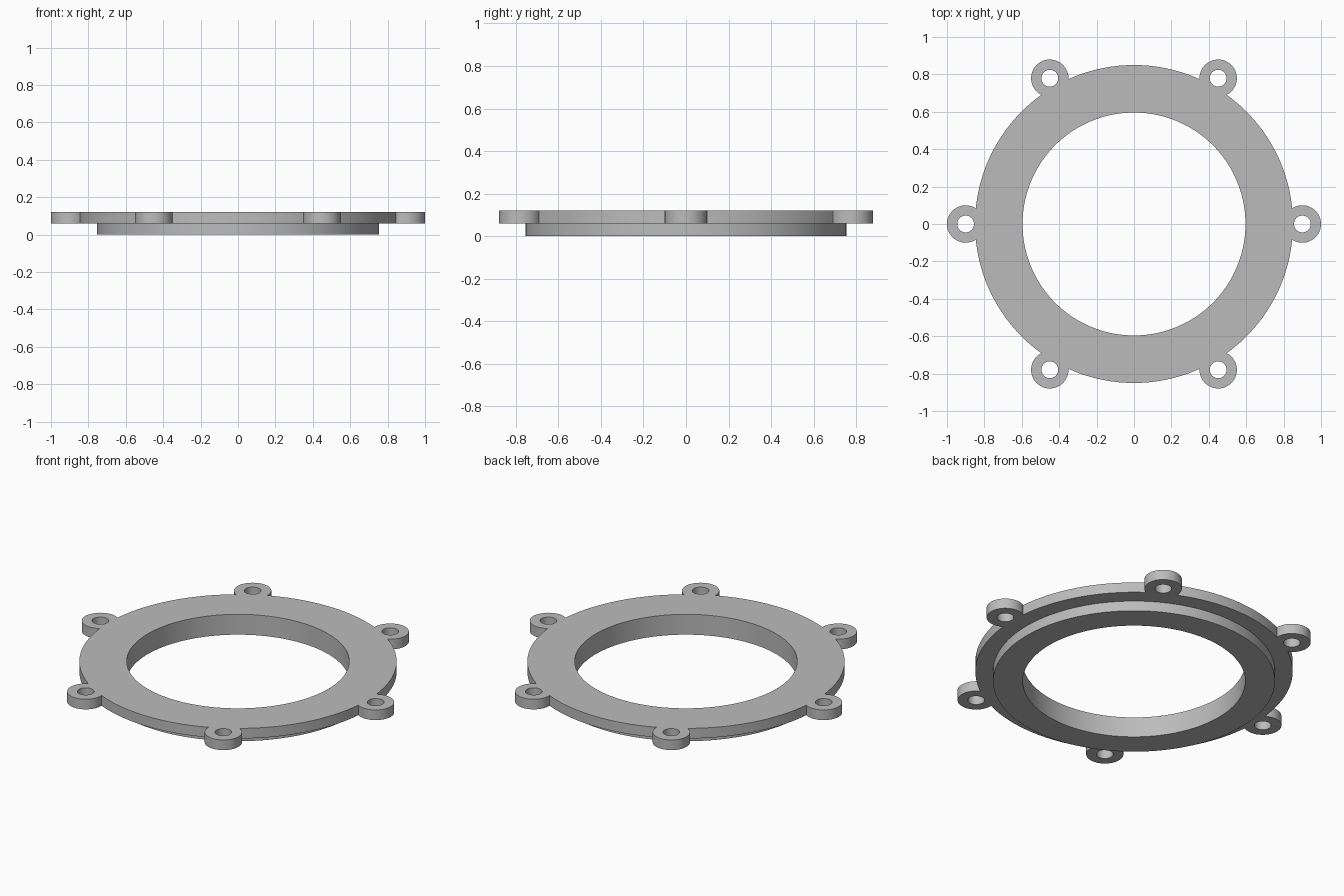
import bpy, bmesh, math

if "Cube" in bpy.data.objects:
    bpy.data.objects.remove(bpy.data.objects["Cube"])

R_FLANGE, R_SPIGOT, R_BORE = 0.85, 0.755, 0.596
LUG_D, LUG_R, HOLE_R, LUGS = 0.90, 0.10, 0.045, 6
Z_STEP, Z_TOP = 0.06, 0.12


def circle(r, n, cx=0.0, cy=0.0):
    return [(cx + r * math.cos(2 * math.pi * i / n),
             cy + r * math.sin(2 * math.pi * i / n)) for i in range(n)]


def lugged_outline(lug_steps=32, arc_steps=24):
    # Union outline of the flange disc and its round lugs
    theta = math.acos((R_FLANGE**2 + LUG_D**2 - LUG_R**2) / (2 * R_FLANGE * LUG_D))
    phi = math.atan2(R_FLANGE * math.sin(theta), R_FLANGE * math.cos(theta) - LUG_D)
    pitch = 2 * math.pi / LUGS
    pts = []
    for k in range(LUGS):
        a = k * pitch
        for i in range(lug_steps + 1):
            t = a - phi + 2 * phi * i / lug_steps
            pts.append((LUG_D * math.cos(a) + LUG_R * math.cos(t),
                        LUG_D * math.sin(a) + LUG_R * math.sin(t)))
        for i in range(1, arc_steps):
            t = a + theta + (pitch - 2 * theta) * i / arc_steps
            pts.append((R_FLANGE * math.cos(t), R_FLANGE * math.sin(t)))
    return pts


bm = bmesh.new()


def ring(pts, z):
    verts = [bm.verts.new((x, y, z)) for x, y in pts]
    edges = [bm.edges.new((verts[i - 1], verts[i])) for i in range(len(verts))]
    return verts, edges


def wall(lower, upper):
    a, b = lower[0], upper[0]
    for i in range(len(a)):
        bm.faces.new((a[i - 1], a[i], b[i], b[i - 1]))


def cap(rings, normal):
    bmesh.ops.triangle_fill(bm, use_beauty=True, normal=normal,
                            edges=[e for r in rings for e in r[1]])


# Edge loops of the flange, screw holes, spigot and bore
outline = lugged_outline()
holes = [circle(HOLE_R, 32, LUG_D * math.cos(k * 2 * math.pi / LUGS),
                LUG_D * math.sin(k * 2 * math.pi / LUGS)) for k in range(LUGS)]
bore, spigot = circle(R_BORE, 144), circle(R_SPIGOT, 144)

rim_low, rim_top = ring(outline, Z_STEP), ring(outline, Z_TOP)
holes_low = [ring(h, Z_STEP) for h in holes]
holes_top = [ring(h, Z_TOP) for h in holes]
spigot_low, spigot_top = ring(spigot, 0), ring(spigot, Z_STEP)
bore_low, bore_top = ring(bore, 0), ring(bore, Z_TOP)

# Flat faces: top, step underside, bottom
cap([rim_top, bore_top] + holes_top, (0, 0, 1))
cap([rim_low, spigot_top] + holes_low, (0, 0, -1))
cap([spigot_low, bore_low], (0, 0, -1))

# Upright walls
wall(rim_low, rim_top)
wall(spigot_low, spigot_top)
wall(bore_low, bore_top)
for lo, hi in zip(holes_low, holes_top):
    wall(lo, hi)

bmesh.ops.recalc_face_normals(bm, faces=bm.faces[:])
mesh = bpy.data.meshes.new("flange_ring")
bm.to_mesh(mesh)
bm.free()

grey = bpy.data.materials.new("plain grey")
grey.diffuse_color = (0.5, 0.5, 0.5, 1)
grey.use_nodes = True
grey.node_tree.nodes["Principled BSDF"].inputs["Base Color"].default_value = grey.diffuse_color
mesh.materials.append(grey)

obj = bpy.data.objects.new("flange_ring", mesh)
bpy.context.collection.objects.link(obj)
bpy.context.view_layer.objects.active = obj
obj.select_set(True)
bpy.ops.object.shade_smooth_by_angle(angle=math.radians(30))
